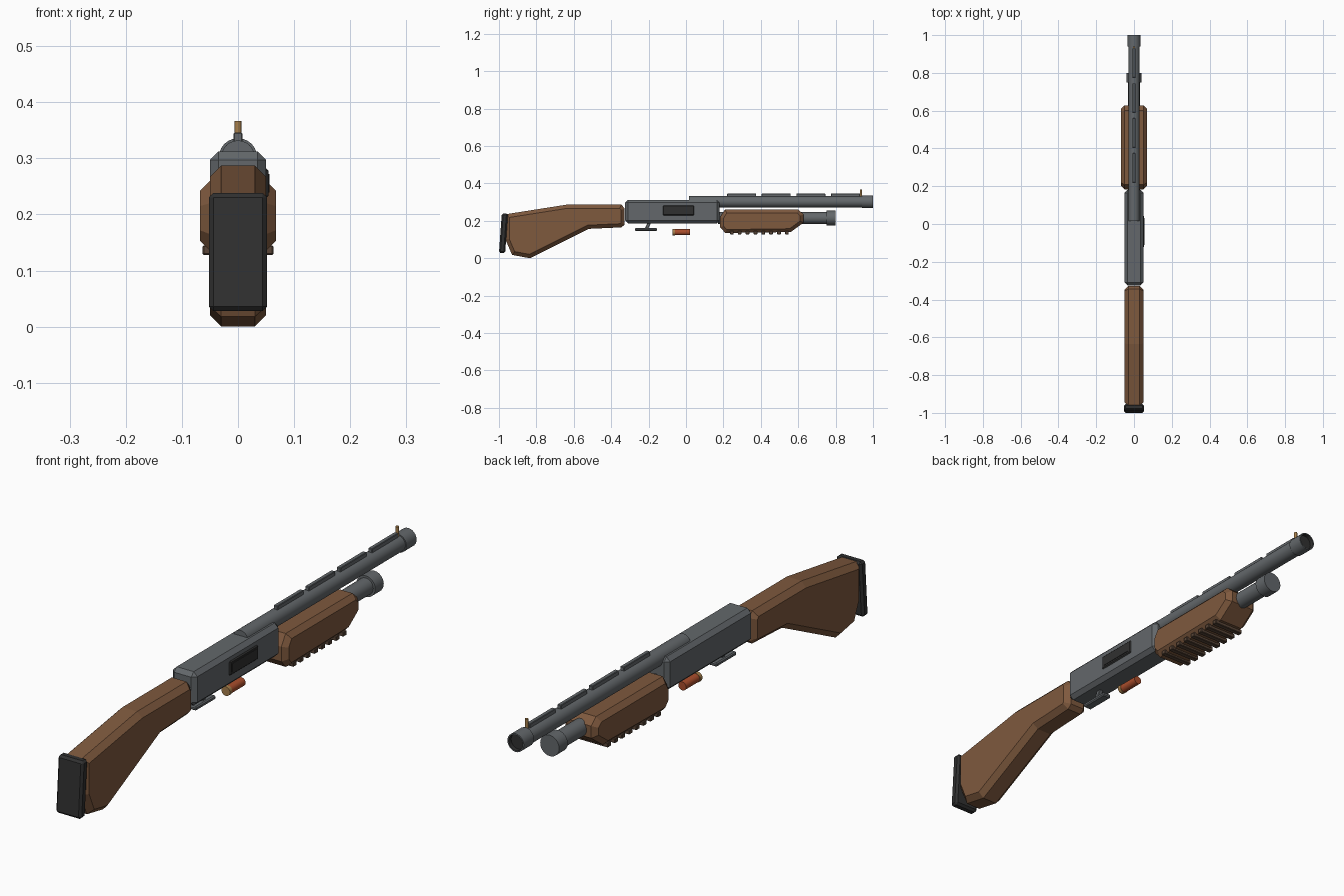
import bpy, bmesh, math
from mathutils import Matrix, Vector

cube = bpy.data.objects.get("Cube")
if cube:
    bpy.data.objects.remove(cube, do_unlink=True)


def material(name, rgb):
    m = bpy.data.materials.new(name)
    m.use_nodes = True
    m.diffuse_color = (*rgb, 1)
    m.node_tree.nodes["Principled BSDF"].inputs["Base Color"].default_value = (*rgb, 1)
    return m


WOOD = material("walnut wood", (0.21, 0.10, 0.048))
DARK_WOOD = material("dark wood", (0.10, 0.06, 0.038))
STEEL = material("blued steel", (0.125, 0.137, 0.146))
BLACK = material("black rubber", (0.03, 0.03, 0.03))
BRASS = material("brass", (0.38, 0.21, 0.07))
RED = material("red plastic", (0.40, 0.075, 0.025))


def finish(name, bm, *mats):
    bmesh.ops.recalc_face_normals(bm, faces=bm.faces)
    me = bpy.data.meshes.new(name)
    bm.to_mesh(me)
    bm.free()
    ob = bpy.data.objects.new(name, me)
    bpy.context.collection.objects.link(ob)
    for m in mats:
        me.materials.append(m)
    return ob


def chamfer(bm, edges, width):
    bmesh.ops.bevel(bm, geom=list(edges), offset=width, segments=1,
                    profile=0.5, affect='EDGES', clamp_overlap=True)


def box(name, x, y, z, mat, bevel=0.0):
    """Box from (min, max) ranges, optionally chamfered all round."""
    bm = bmesh.new()
    bmesh.ops.create_cube(bm, size=1)
    for v in bm.verts:
        v.co = Vector([(r[0] + r[1]) / 2 + c * (r[1] - r[0])
                       for r, c in zip((x, y, z), v.co)])
    if bevel:
        chamfer(bm, bm.edges, bevel)
    return finish(name, bm, mat)


def slab(name, profile, half, mat, bevel, all_edges=False):
    """Side profile in (y, z) extruded across x with chamfered rims."""
    bm = bmesh.new()
    face = bm.faces.new([bm.verts.new((-half, y, z)) for y, z in profile])
    ext = bmesh.ops.extrude_face_region(bm, geom=[face])["geom"]
    for v in ext:
        if isinstance(v, bmesh.types.BMVert):
            v.co.x = half
    rims = [e for e in bm.edges
            if all_edges or abs(e.verts[0].co.x - e.verts[1].co.x) < 1e-5]
    chamfer(bm, rims, bevel)
    return finish(name, bm, mat)


def tube(name, y, z, radius, mat, bore=False, upright=False, sides=24):
    """Cylinder along y (or standing on z when upright)."""
    bm = bmesh.new()
    length = (z[1] - z[0]) if upright else (y[1] - y[0])
    bmesh.ops.create_cone(bm, cap_ends=True, segments=sides, radius1=radius,
                          radius2=radius, depth=length)
    if upright:
        place = Matrix.Translation((0, y, sum(z) / 2))
    else:
        place = Matrix.Translation((0, sum(y) / 2, z)) @ Matrix.Rotation(-math.pi / 2, 4, 'X')
    bm.transform(place)
    bm.normal_update()
    if bore:
        # Recessed dark muzzle opening
        cap = next(f for f in bm.faces if f.normal.y > 0.9)
        bmesh.ops.inset_region(bm, faces=[cap], thickness=0.005)
        walls = bmesh.ops.extrude_face_region(bm, geom=[cap])["geom"]
        floor = next(g for g in walls if isinstance(g, bmesh.types.BMFace))
        if cap.is_valid:
            bm.faces.remove(cap)
        bmesh.ops.translate(bm, vec=(0, -0.015, 0), verts=floor.verts)
        floor.material_index = 1
        for e in floor.edges:
            for f in e.link_faces:
                f.material_index = 1
    ob = finish(name, bm, mat, BLACK)
    bpy.ops.object.select_all(action='DESELECT')
    ob.select_set(True)
    bpy.context.view_layer.objects.active = ob
    bpy.ops.object.shade_smooth_by_angle(angle=math.radians(35))
    return ob


# Shoulder stock and butt pad
slab("stock", [(-0.965, 0.235), (-0.635, 0.287), (-0.345, 0.287), (-0.328, 0.265),
               (-0.328, 0.18), (-0.345, 0.165), (-0.52, 0.157), (-0.835, 0.0),
               (-0.93, 0.018), (-0.965, 0.10)], 0.05, WOOD, 0.02)
slab("butt_pad", [(-1.0, 0.028), (-0.985, 0.238), (-0.952, 0.238), (-0.967, 0.028)],
     0.052, BLACK, 0.008, all_edges=True)

# Receiver with ejection port
box("receiver", (-0.05, 0.05), (-0.325, 0.18), (0.187, 0.312), STEEL, 0.015)
box("ejection_port_frame", (0.046, 0.054), (-0.123, 0.043), (0.229, 0.282), BLACK, 0.004)
box("ejection_port_cover", (0.05, 0.056), (-0.111, 0.031), (0.239, 0.272), BLACK)

# Trigger and its plate
slab("trigger", [(-0.222, 0.155), (-0.205, 0.155), (-0.183, 0.195), (-0.203, 0.195)],
     0.008, STEEL, 0.002)
box("trigger_plate", (-0.018, 0.018), (-0.272, -0.155), (0.146, 0.161), STEEL, 0.004)

# Barrel, muzzle ring and sighting rib
tube("barrel", (0.015, 0.96), 0.302, 0.030, STEEL)
tube("muzzle_ring", (0.94, 1.0), 0.302, 0.034, STEEL, bore=True)
for i in range(4):
    start = 0.22 + i * 0.185
    box(f"rib_segment_{i + 1}", (-0.008, 0.008), (start, start + 0.155),
        (0.328, 0.346), STEEL, 0.002)
tube("front_bead", 0.935, (0.33, 0.367), 0.006, BRASS, upright=True, sides=12)

# Magazine tube and end cap
tube("magazine_tube", (0.17, 0.77), 0.215, 0.031, STEEL)
tube("magazine_cap", (0.75, 0.80), 0.215, 0.039, STEEL)

# Sliding fore-end with grip ridges underneath
slab("fore_end", [(0.183, 0.22), (0.208, 0.26), (0.60, 0.26), (0.628, 0.235),
                  (0.628, 0.19), (0.56, 0.14), (0.21, 0.135), (0.183, 0.165)],
     0.068, WOOD, 0.018)
for i in range(8):
    start = 0.235 + i * 0.042
    box(f"grip_ridge_{i + 1}", (-0.063, 0.063), (start, start + 0.02),
        (0.128, 0.145), DARK_WOOD, 0.002)

# Loose shell below the receiver
tube("shell_case", (-0.06, 0.022), 0.139, 0.016, RED, sides=16)
tube("shell_base", (-0.072, -0.058), 0.139, 0.0175, BRASS, sides=16)
